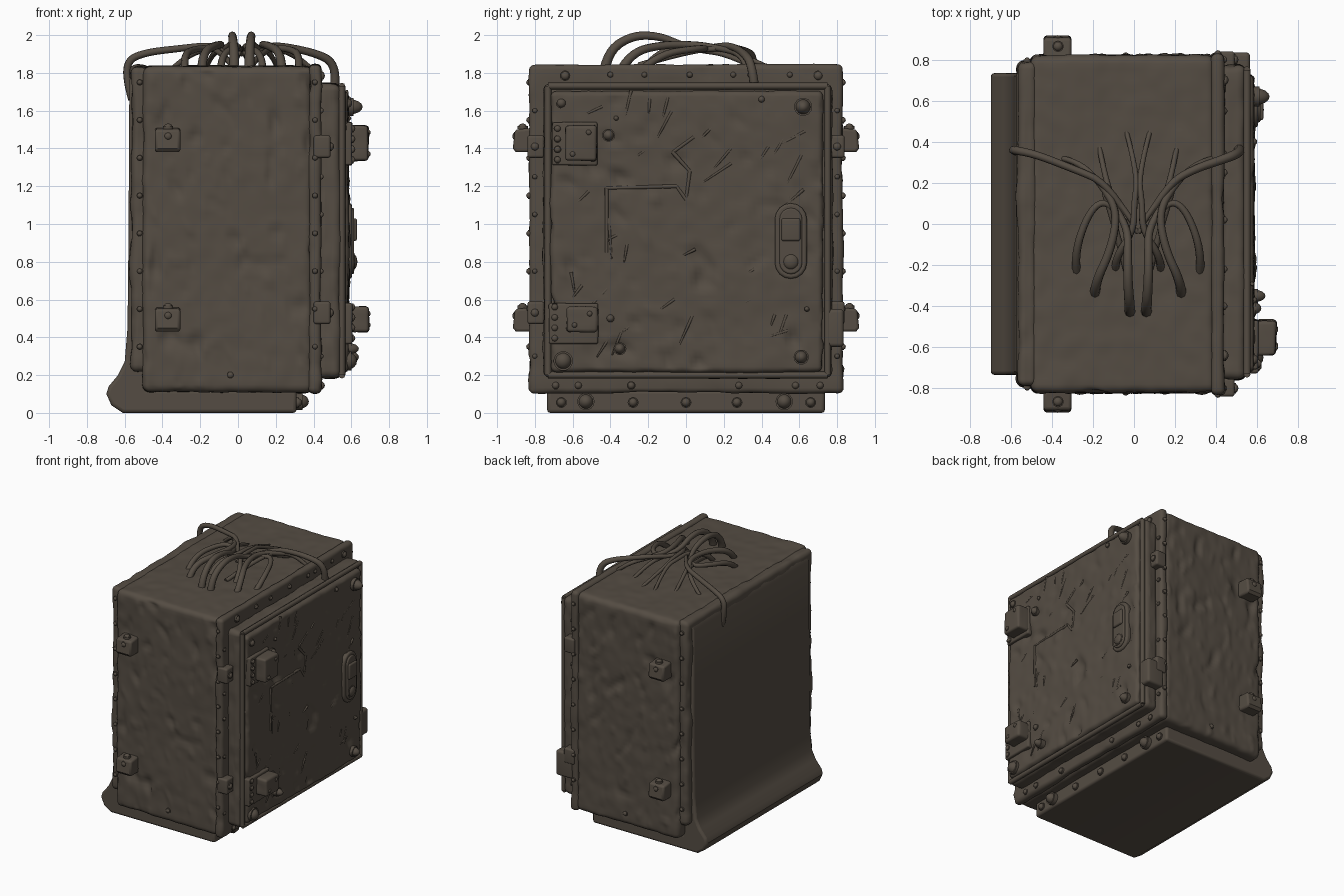
import bpy, bmesh, math, random
from mathutils import Vector, Matrix, noise

random.seed(4)
metal = bpy.data.materials.new("dark_brown_metal")
metal.diffuse_color = (0.090, 0.073, 0.056, 1)


def finish(name, bm, angle=40):
    bmesh.ops.recalc_face_normals(bm, faces=bm.faces)
    me = bpy.data.meshes.new(name)
    bm.to_mesh(me)
    bm.free()
    ob = bpy.data.objects.new(name, me)
    bpy.context.collection.objects.link(ob)
    me.materials.append(metal)
    bpy.ops.object.select_all(action='DESELECT')
    bpy.context.view_layer.objects.active = ob
    ob.select_set(True)
    bpy.ops.object.shade_smooth_by_angle(angle=math.radians(angle))
    return ob


def rounded_box(name, lo, hi, r, seg=10, amp=0.0, gouge=0.0):
    """Box with rounded edges, gentle dents (amp) and scratch-like scars (gouge)."""
    c = (Vector(lo) + Vector(hi)) / 2
    h = (Vector(hi) - Vector(lo)) / 2
    bm = bmesh.new()
    bmesh.ops.create_cube(bm, size=2)
    bmesh.ops.subdivide_edges(bm, edges=bm.edges[:], cuts=seg - 1, use_grid_fill=True)
    k = 3

    def remap(u, half):
        i = (u + 1) / 2 * seg
        d = min(i, seg - i)
        dist = r * d / k if d <= k else r + (half - r) * (d - k) / (seg / 2 - k)
        return math.copysign(half - dist, u)

    for v in bm.verts:
        p = Vector([remap(v.co[a], h[a]) for a in range(3)])
        q = Vector([max(-h[a] + r, min(h[a] - r, p[a])) for a in range(3)])
        n = (p - q).normalized()
        p = c + q + n * r
        if amp:
            p0 = p.copy()
            p += n * amp * (noise.noise(p0 * 3.5) + 0.7 * noise.noise(p0 * 13))
            s = Vector((p0.x * 9 + p0.z * 4, p0.y * 9 + p0.z * 5, p0.z * 5 - p0.y * 3 - p0.x * 3))
            flat = 1 - abs(n.z)
            p -= n * gouge * flat * max(0, noise.noise(s) - 0.3)
            p += n * gouge * 0.5 * flat * max(0, noise.noise(s * 1.7 + Vector((7, 3, 1))) - 0.35)
        v.co = p
    return finish(name, bm, 60)


def bolts(name, items, axis='X'):
    """Domed bolt heads on washers: items are (x, y, z, radius, height)."""
    bm = bmesh.new()
    rot = {'X': Matrix.Rotation(math.pi / 2, 4, 'Y'), 'Y': Matrix.Rotation(math.pi / 2, 4, 'X'),
           'Z': Matrix()}[axis]
    for x, y, z, r, hgt in items:
        base = Matrix.Translation((x, y, z)) @ rot
        bmesh.ops.create_uvsphere(bm, u_segments=14, v_segments=8, radius=1,
                                  matrix=base @ Matrix.Diagonal((r, r, hgt, 1)))
        bmesh.ops.create_cone(bm, cap_ends=True, segments=14, radius1=r * 1.15, radius2=r * 1.15,
                              depth=hgt * 0.7, matrix=base)
    return finish(name, bm)


def tube(name, pts, radii, cyclic=False):
    cu = bpy.data.curves.new(name, 'CURVE')
    cu.dimensions = '3D'
    cu.bevel_depth = 1
    cu.bevel_resolution = 2
    cu.resolution_u = 5
    cu.use_fill_caps = True
    sp = cu.splines.new('NURBS')
    sp.points.add(len(pts) - 1)
    n = len(pts) - 1
    for i, (pt, p) in enumerate(zip(sp.points, pts)):
        pt.co = (*p, 1)
        pt.radius = radii[0] + (radii[1] - radii[0]) * i / n
    sp.use_endpoint_u = True
    sp.order_u = 3
    cu.materials.append(metal)
    ob = bpy.data.objects.new(name, cu)
    bpy.context.collection.objects.link(ob)
    return ob


def extrude(name, pts, axis, a, b, bevel):
    """Closed profile swept along x (points y,z) or y (points x,z)."""
    bm = bmesh.new()
    place = (lambda p, t: (t, p[0], p[1])) if axis == 'X' else (lambda p, t: (p[0], t, p[1]))
    f = bm.faces.new([bm.verts.new(place(p, a)) for p in pts])
    g = bmesh.ops.extrude_face_region(bm, geom=[f])
    bmesh.ops.translate(bm, vec=Vector(place((0, 0), b - a)),
                        verts=[e for e in g['geom'] if isinstance(e, bmesh.types.BMVert)])
    ob = finish(name, bm)
    m = ob.modifiers.new("bevel", 'BEVEL')
    m.width = bevel
    m.segments = 3
    m.limit_method = 'ANGLE'
    m.angle_limit = math.radians(50)
    return ob


# flared back panel running into the floor plinth
extrude("back_and_plinth", [(-0.48, 1.81), (-0.55, 1.81), (-0.575, 1.76), (-0.58, 0.9), (-0.585, 0.45),
        (-0.6, 0.27), (-0.635, 0.2), (-0.685, 0.14), (-0.697, 0.10), (-0.67, 0.04), (-0.61, 0),
        (0.31, 0), (0.31, 0.12), (-0.48, 0.12)], 'Y', -0.735, 0.735, 0.018)

# main cabinet, rear rim, front flange
rounded_box("cabinet_body", (-0.505, -0.82, 0.11), (0.395, 0.82, 1.835), 0.04, 64, 0.007, 0.05)
rounded_box("rear_rim", (-0.565, -0.79, 0.22), (-0.47, 0.79, 1.835), 0.035, 40, 0.012, 0.03)
rounded_box("front_flange", (0.375, -0.83, 0.105), (0.44, 0.83, 1.845), 0.028, 44, 0.007, 0.03)
# door slab, raised panel
rounded_box("door_slab", (0.42, -0.755, 0.185), (0.545, 0.775, 1.745), 0.04, 44, 0.009, 0.03)
rounded_box("door_panel", (0.50, -0.715, 0.215), (0.583, 0.725, 1.705), 0.03, 64, 0.007, 0.06)

# rolled rim around the door
rim = [(0.55, -0.73, 0.20), (0.55, 0.75, 0.20), (0.55, 0.75, 1.73), (0.55, -0.73, 1.73), (0.55, -0.73, 0.20)]
for i in range(4):
    tube("door_rim", [rim[i], rim[i + 1]], (0.018, 0.018))

# bolts on the door face
bolts("door_bolts", [(0.585, 0.62, 1.62, 0.042, 0.075), (0.585, -0.65, 0.275, 0.045, 0.045),
      (0.585, 0.61, 0.295, 0.035, 0.055), (0.585, -0.35, 0.34, 0.03, 0.055), (0.58, -0.40, 0.5, 0.022, 0.03),
      (0.58, -0.41, 1.47, 0.03, 0.04), (0.58, -0.66, 1.64, 0.025, 0.025), (0.58, 0.4, 1.66, 0.018, 0.02),
      (0.58, -0.37, 1.56, 0.014, 0.02), (0.58, 0.64, 0.55, 0.014, 0.02)])
# bolts on the flange, plinth and corner rails
fl = [(0.44, y, 1.785, 0.024, 0.02) for y in (-0.64, 0.7)] + \
     [(0.44, y, 1.79, 0.016, 0.015) for y in (-0.4, -0.22, 0.02, 0.25, 0.34, 0.55)] + \
     [(0.44, y, 0.145, 0.02, 0.02) for y in (-0.69, -0.57, -0.29, 0.28, 0.58, 0.71)] + \
     [(0.44, s * 0.80, z, 0.014, 0.014) for s in (-1, 1) for z in (0.3, 0.75, 1.05, 1.25, 1.6)]
bolts("flange_bolts", fl)
bolts("plinth_bolts", [(0.325, y, 0.06, 0.04, 0.05) for y in (-0.53, 0.52)] +
      [(0.31, y, 0.055, 0.025, 0.03) for y in (-0.28, 0, 0.27, -0.66, 0.66)])
bolts("rail_bolts", [(x, s * yy, 0.35 + 0.2 * i, 0.015, 0.016) for s in (-1, 1)
                     for x, yy in ((-0.52, 0.795), (0.408, 0.83)) for i in range(8)], 'Y')
bolts("side_bolts", [(-0.04, -0.82, 0.2, 0.018, 0.015), (-0.04, 0.82, 0.2, 0.018, 0.015)], 'Y')

# side latches and door-edge clips, mirrored left and right
for s in (-1, 1):
    for z in (1.445, 0.495):
        extrude("side_latch", [(s * 0.80, z - 0.065), (s * 0.90, z - 0.065), (s * 0.917, z - 0.045),
                               (s * 0.905, z + 0.055), (s * 0.80, z + 0.065)], 'X', -0.44, -0.305, 0.014)
        bolts("latch_stud", [(-0.37, s * 0.865, z + 0.065, 0.024, 0.022)], 'Z')
        bolts("latch_face_stud", [(-0.37, s * 0.905, z + 0.02, 0.02, 0.014)], 'Y')
    for z in (1.41, 0.53):
        rounded_box("edge_clip", (0.40, s * 0.795 - 0.045, z - 0.06), (0.49, s * 0.795 + 0.045, z + 0.06), 0.015, 8)
        bolts("clip_bolt", [(0.49, s * 0.80, z, 0.022, 0.018)])
rounded_box("lower_clamp", (0.42, 0.74, 0.35), (0.565, 0.835, 0.55), 0.02, 8)


# handle: pill-shaped plate with a grip box and a lock knob
def pill(cy, z0, z1, w):
    arc = [(math.cos(t * math.pi / 8) * w, math.sin(t * math.pi / 8) * w) for t in range(9)]
    return [(cy + a, z1 - w + b) for a, b in arc] + [(cy - a, z0 + w - b) for a, b in arc]


extrude("handle_plate", pill(0.555, 0.71, 1.11, 0.085), 'X', 0.56, 0.603, 0.012)
extrude("handle_raised", pill(0.555, 0.735, 1.085, 0.06), 'X', 0.59, 0.615, 0.008)
rounded_box("handle_grip", (0.59, 0.505, 0.91), (0.63, 0.605, 1.03), 0.012, 8)
bolts("handle_lock", [(0.61, 0.555, 0.80, 0.042, 0.022)])

# hinge plates with their blocks and studs on the door
for y0, y1, z0, z1, b in ((-0.71, -0.47, 1.31, 1.54, (-0.64, -0.475, 1.335, 1.52)),
                          (-0.725, -0.465, 0.365, 0.58, (-0.63, -0.47, 0.43, 0.56))):
    rounded_box("hinge_plate", (0.555, y0, z0), (0.605, y1, z1), 0.012, 8, 0.004)
    rounded_box("hinge_block", (0.58, b[0], b[2]), (0.69, b[1], b[3]), 0.016, 10, 0.008)
    bolts("hinge_studs", [(0.605, y0 + 0.03, z0 + 0.03 + 0.055 * i, 0.018, 0.016) for i in range(4)] +
          [(0.69, b[0] + 0.04, b[2] + 0.035, 0.015, 0.012), (0.69, b[1] - 0.04, b[3] - 0.035, 0.015, 0.012)])

# scars on the door: one jagged weld seam and short scratches
seam = [(-0.42, 0.85), (-0.42, 1.19), (-0.05, 1.2), (0.0, 1.13), (0.02, 1.28), (-0.07, 1.38), (0.04, 1.46)]
for a, b in zip(seam, seam[1:]):
    tube("weld_seam", [(0.578, *a), (0.578, *b)], (0.009, 0.011))
for i in range(38):
    y, z = random.uniform(-0.62, 0.62), random.uniform(0.3, 1.62)
    t, l = random.gauss(0.9, 0.5), random.uniform(0.03, 0.11)
    tube("door_scratch", [(0.575, y - l * math.cos(t), z - l * math.sin(t)), (0.583, y, z),
                          (0.575, y + l * math.cos(t), z + l * math.sin(t))], (0.004, 0.009))

# cables on the roof, mirrored about x = 0.02
cables = [
    ([(-0.02, -0.43, 1.82), (-0.02, -0.41, 1.92), (-0.03, -0.28, 2.0), (-0.03, -0.14, 1.995), (-0.03, -0.03, 1.95),
      (-0.09, 0.08, 1.92), (-0.14, 0.22, 1.9), (-0.17, 0.38, 1.82)], (0.027, 0.012)),
    ([(-0.19, -0.34, 1.82), (-0.19, -0.29, 1.91), (-0.11, -0.12, 1.95), (-0.08, 0.06, 1.95), (-0.15, 0.18, 1.93),
      (-0.26, 0.3, 1.90), (-0.35, 0.32, 1.82)], (0.025, 0.013)),
    ([(-0.28, -0.23, 1.82), (-0.29, -0.14, 1.90), (-0.22, 0.06, 1.93), (-0.14, 0.12, 1.93), (-0.06, 0.02, 1.92),
      (0.02, -0.04, 1.90)], (0.021, 0.013)),
    ([(-0.09, -0.22, 1.82), (-0.09, -0.16, 1.9), (0.0, -0.03, 1.94), (0.0, 0.1, 1.94), (0.02, 0.24, 1.92),
      (-0.04, 0.46, 1.82)], (0.02, 0.012)),
    ([(-0.03, -0.25, 1.84), (-0.1, 0.02, 1.92), (-0.16, 0.2, 1.93), (-0.08, 0.12, 1.93), (0.0, 0.0, 1.93)],
     (0.016, 0.014))]
for pts, rad in cables:
    tube("roof_cable", pts, rad)
    tube("roof_cable", [(0.04 - x, y, z) for x, y, z in pts], rad)
# long cables draped over the back edge and down to the door
tube("back_cable", [(-0.04, 0.05, 1.92), (-0.13, 0.2, 1.95), (-0.3, 0.27, 1.93), (-0.48, 0.34, 1.91),
                    (-0.585, 0.36, 1.87), (-0.59, 0.36, 1.76), (-0.56, 0.35, 1.66)], (0.016, 0.022))
tube("front_cable", [(0.08, 0.05, 1.92), (0.17, 0.2, 1.95), (0.3, 0.27, 1.93), (0.42, 0.31, 1.90),
                     (0.50, 0.34, 1.86), (0.52, 0.36, 1.76), (0.50, 0.37, 1.66)], (0.016, 0.027))
